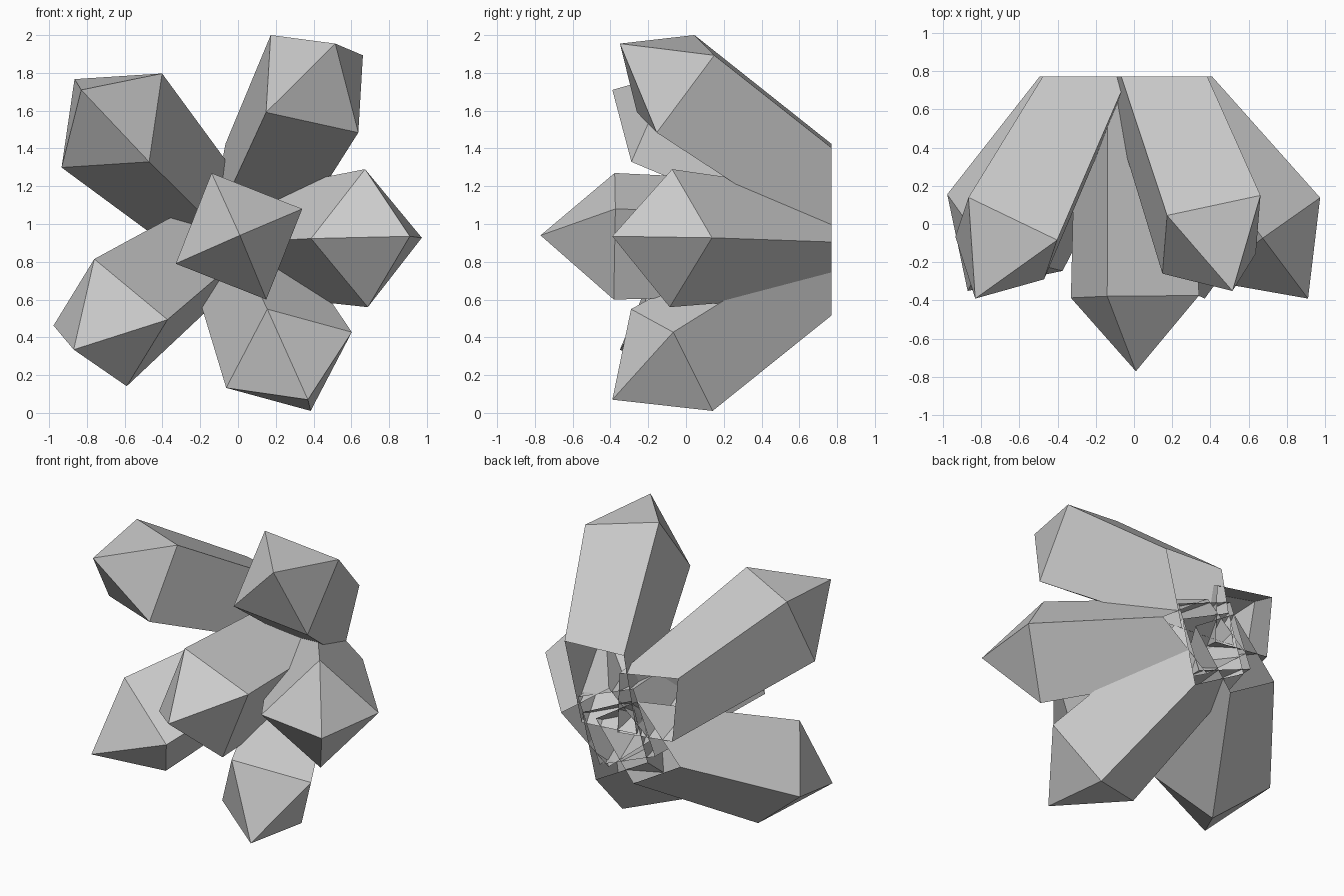
import bpy, bmesh
from mathutils import Vector

if "Cube" in bpy.data.objects:
    bpy.data.objects.remove(bpy.data.objects["Cube"])

BACK = 0.77      # the cluster is sliced flat and open on this plane
LENGTH = 1.55    # shaft length before slicing


def crystal(name, tip, centre, corner, taper):
    """Four-sided tapering shaft with a pyramid tip, cut open at the back."""
    tip, centre, corner = Vector(tip), Vector(centre), Vector(corner)
    axis = (tip - centre).normalized()
    u = corner - centre
    u -= axis * u.dot(axis)
    v = axis.cross(u)
    offsets = (u, v, -u, -v)
    shrink = 1 - taper * LENGTH / u.length

    bm = bmesh.new()
    point = bm.verts.new(tip)
    ring = [bm.verts.new(centre + o) for o in offsets]
    base = [bm.verts.new(centre - axis * LENGTH + o * shrink) for o in offsets]
    for i in range(4):
        j = (i + 1) % 4
        bm.faces.new((point, ring[i], ring[j]))
        bm.faces.new((ring[i], base[i], base[j], ring[j]))
    bmesh.ops.bisect_plane(bm, geom=bm.verts[:] + bm.edges[:] + bm.faces[:],
                           plane_co=(0, BACK, 0), plane_no=(0, 1, 0),
                           clear_outer=True)
    mesh = bpy.data.meshes.new(name)
    bm.to_mesh(mesh)
    bm.free()
    bpy.context.collection.objects.link(bpy.data.objects.new(name, mesh))


# Central crystal pointing forward
crystal("centre_crystal", (0.01, -0.77, 0.94), (0.005, -0.38, 0.935), (-0.14, -0.38, 1.27), 0.04)

# Five crystals fanning out around it
crystal("right_crystal", (0.91, -0.39, 0.935), (0.68, -0.08, 0.925), (0.67, -0.07, 1.29), 0.09)
crystal("upper_right_crystal", (0.515, -0.35, 1.955), (0.405, -0.055, 1.742), (0.665, 0.14, 1.90), 0.06)
crystal("upper_left_crystal", (-0.83, -0.39, 1.71), (-0.668, -0.075, 1.548), (-0.405, -0.09, 1.80), 0.09)
crystal("lower_left_crystal", (-0.87, -0.35, 0.335), (-0.675, -0.045, 0.478), (-0.98, 0.15, 0.46), 0.09)
crystal("lower_right_crystal", (0.37, -0.39, 0.07), (0.27, -0.075, 0.28), (0.385, 0.14, 0.01), 0.09)
